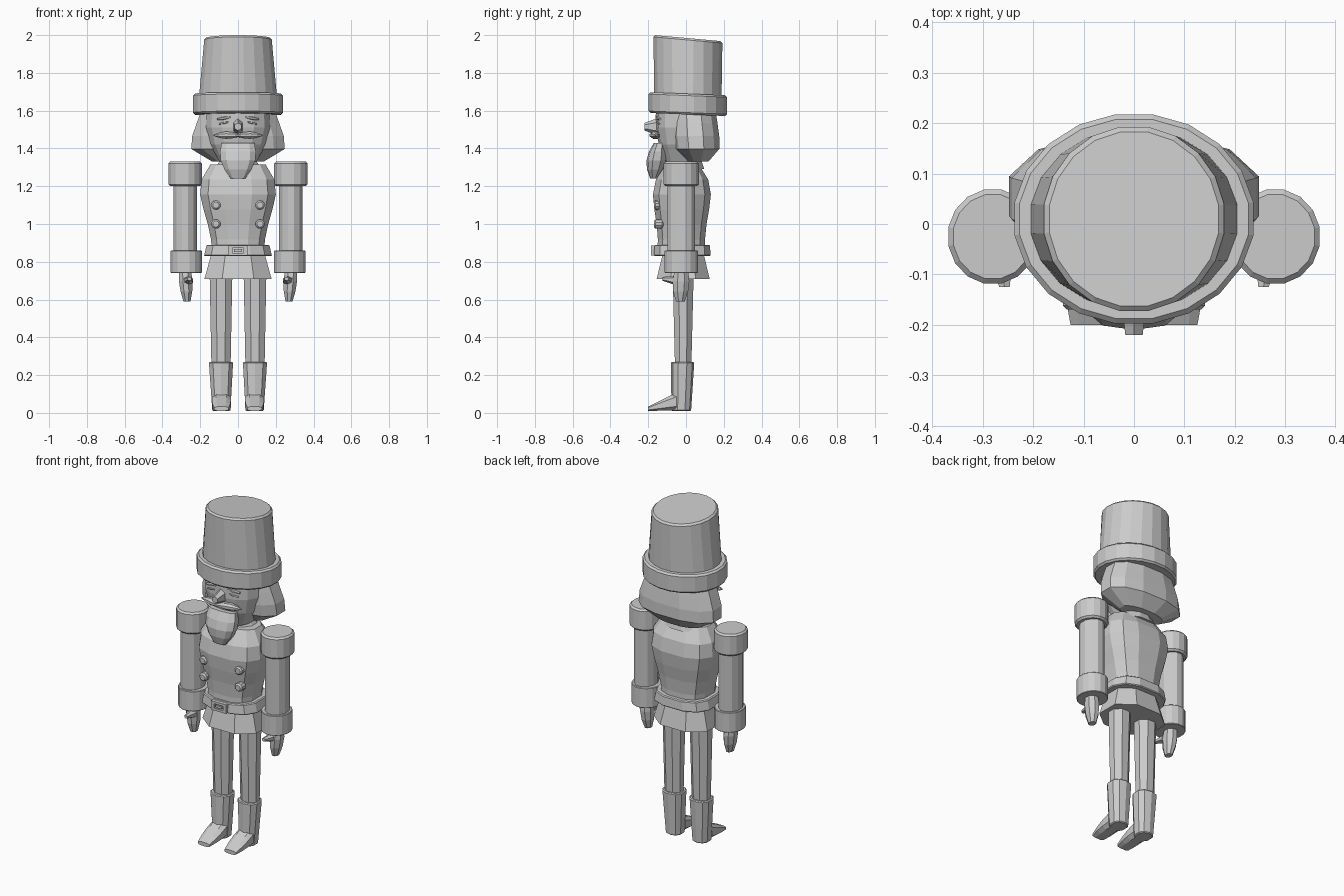
import bpy, bmesh, math
from mathutils import Vector

cube = bpy.data.objects.get("Cube")
if cube:
    bpy.data.objects.remove(cube)

grey = bpy.data.materials.new("plain grey")
grey.use_nodes = True
grey.diffuse_color = (0.6, 0.6, 0.6, 1)
shader = grey.node_tree.nodes["Principled BSDF"]
shader.inputs["Base Color"].default_value = grey.diffuse_color

# Where the along, across and up-or-back values go for each axis of a part
AXES = {
    "x": lambda along, first, second: (along, first, second),
    "y": lambda along, first, second: (first, along, second),
    "z": lambda along, first, second: (first, second, along),
}


def signed_power(value, power):
    return math.copysign(abs(value) ** power, value)


def part(name, low, high, start, end=None, centre=(0, 0), end_centre=None, bulge=(0, 0),
         skew=1, steps=1, sides=12, axis="z", tilt=0, power=1, mirrored=False, rounding=0):
    """Sweep an oval from start to end radii, swelling by a sine bulge on the way.

    skew moves the widest point, power squares the oval, tilt slopes the rings.
    """
    bm = bmesh.new()
    place = AXES[axis]
    start, centre, swell = Vector(start), Vector(centre), Vector(bulge)
    end = Vector(end) if end else start
    end_centre = Vector(end_centre) if end_centre else centre
    rings = []
    for step in range(steps + 1):
        t = step / steps
        radius = start.lerp(end, t) + swell * math.sin(math.pi * t ** skew)
        middle = centre.lerp(end_centre, t)
        ring = []
        for i in range(sides):
            angle = math.tau * (i + 0.5) / sides
            first = middle.x + radius.x * signed_power(math.cos(angle), power)
            second = middle.y + radius.y * signed_power(math.sin(angle), power)
            along = low + (high - low) * t + tilt * second
            ring.append(bm.verts.new(place(along, first, second)))
        rings.append(ring)
    for ring, following in zip(rings, rings[1:]):
        for i in range(sides):
            bm.faces.new((ring[i - 1], ring[i], following[i], following[i - 1]))
    bm.faces.new(rings[0])
    bm.faces.new(rings[-1])
    bmesh.ops.recalc_face_normals(bm, faces=bm.faces)

    mesh = bpy.data.meshes.new(name)
    bm.to_mesh(mesh)
    bm.free()
    mesh.materials.append(grey)
    obj = bpy.data.objects.new(name, mesh)
    bpy.context.scene.collection.objects.link(obj)
    if rounding:
        bevel = obj.modifiers.new("soft rim", "BEVEL")
        bevel.width = rounding
        bevel.limit_method = "ANGLE"
        bevel.angle_limit = math.radians(50)
    if mirrored:
        obj.modifiers.new("other side", "MIRROR").use_mirror_merge = False


def plate(name, x, z, half_width, half_height, mirrored=False):
    """Small block standing proud of the belt front."""
    corner = math.sqrt(2)
    part(name, low=-0.185, high=-0.16, start=(half_width * corner, half_height * corner),
         centre=(x, z), sides=4, axis="y", mirrored=mirrored)


# Hat with a sloping top and a raised band
part("hat_crown", low=1.66, high=1.985, start=(0.21, 0.18), end=(0.18, 0.185),
     centre=(0, 0.01), tilt=-0.09, sides=20, rounding=0.01)
part("hat_band", low=1.58, high=1.69, start=(0.24, 0.21), centre=(0, 0.01),
     tilt=-0.04, sides=20, rounding=0.01)

# Head and hair, the hair widest near its lower edge
part("head", low=1.33, high=1.6, start=(0.1, 0.1), end=(0.17, 0.15), centre=(0, -0.01),
     bulge=(0.03, 0.02), steps=3, sides=14, power=0.85)
part("hair", low=1.33, high=1.6, start=(0.14, 0.06), end=(0.2, 0.12), centre=(0, 0.06),
     end_centre=(0, 0.04), bulge=(0.1, 0.05), skew=0.5, steps=4, power=0.85)

# Beard and nose
part("beard", low=1.24, high=1.43, start=(0.04, 0.02), end=(0.09, 0.03),
     centre=(0, -0.17), end_centre=(0, -0.14), bulge=(0.03, 0.03),
     steps=4, sides=10, power=0.8)
part("nose", low=-0.14, high=-0.22, start=(0.03, 0.05), end=(0.02, 0.02),
     centre=(0, 1.515), sides=6, axis="y")

# Moustache, brows and closed eyes
part("moustache", low=0, high=0.13, start=(0.025, 0.01), end=(0.005, 0.004),
     centre=(-0.17, 1.47), end_centre=(-0.155, 1.47), bulge=(0.01, 0.014),
     steps=4, sides=8, axis="x", mirrored=True)
part("eyebrows", low=0.04, high=0.11, start=(0.01, 0.004), centre=(-0.15, 1.565),
     end_centre=(-0.14, 1.555), bulge=(0.004, 0.006), steps=2, sides=6, axis="x", mirrored=True)
part("closed_eyes", low=0.05, high=0.1, start=(0.01, 0.003), centre=(-0.15, 1.54),
     end_centre=(-0.14, 1.53), bulge=(0.004, 0.004), steps=2, sides=6, axis="x", mirrored=True)

# Coat, widest at the chest, with collar, belt and flared skirt
part("coat_body", low=0.84, high=1.315, start=(0.14, 0.13), end=(0.15, 0.09),
     centre=(0, -0.025), end_centre=(0, -0.02), bulge=(0.06, 0.055),
     skew=2, steps=6, power=0.75)
part("collar", low=1.29, high=1.335, start=(0.13, 0.1), end=(0.1, 0.085))
part("belt", low=0.83, high=0.89, start=(0.185, 0.155), end=(0.17, 0.15),
     centre=(0, -0.02), power=0.75, rounding=0.005)
part("skirt", low=0.71, high=0.845, start=(0.19, 0.15), end=(0.15, 0.115),
     centre=(0, -0.015), sides=8, power=0.85)

# Buckle frame
plate("buckle_top", x=0, z=0.88, half_width=0.05, half_height=0.007)
plate("buckle_bottom", x=0, z=0.84, half_width=0.05, half_height=0.007)
plate("buckle_posts", x=0.04, z=0.86, half_width=0.01, half_height=0.02, mirrored=True)
plate("buckle_pin", x=0, z=0.86, half_width=0.02, half_height=0.007)

# Coat buttons
for row, height in (("lower", 1), ("upper", 1.1)):
    part(row + "_buttons", low=-0.12, high=-0.17, start=(0.025, 0.025), centre=(0.117, height),
         sides=10, axis="y", mirrored=True, rounding=0.008)

# Arms
arm = (0.28, -0.025)
part("shoulder_caps", low=1.2, high=1.33, start=(0.09, 0.095), centre=arm,
     sides=16, mirrored=True, rounding=0.01)
part("sleeves", low=0.85, high=1.21, start=(0.064, 0.076), centre=arm, mirrored=True)
part("cuffs", low=0.74, high=0.86, start=(0.084, 0.09), centre=(0.274, -0.025),
     sides=16, mirrored=True, rounding=0.003)

# Hands and thumbs
part("hands", low=0.59, high=0.75, start=(0.02, 0.025), end=(0.035, 0.04), centre=(0.27, -0.03),
     end_centre=arm, bulge=(0.01, 0.015), steps=3, sides=8, mirrored=True)
part("thumbs", low=-0.05, high=-0.125, start=(0.03, 0.025), end=(0.012, 0.01),
     centre=(0.265, 0.7), end_centre=(0.257, 0.71), sides=6, axis="y", mirrored=True)

# Legs and boots
part("legs", low=0.25, high=0.73, start=(0.055, 0.047), end=(0.065, 0.06),
     centre=(0.09, -0.015), sides=8, mirrored=True)
part("boot_shafts", low=0.01, high=0.27, start=(0.05, 0.052), end=(0.067, 0.062),
     centre=(0.088, -0.025), end_centre=(0.09, -0.018), sides=10, power=0.85,
     mirrored=True, rounding=0.005)
part("boot_feet", low=-0.05, high=-0.2, start=(0.053, 0.05), end=(0.04, 0.012),
     centre=(0.088, 0.06), end_centre=(0.088, 0.022), bulge=(0.006, 0), steps=3, sides=8,
     axis="y", power=0.7, mirrored=True)
